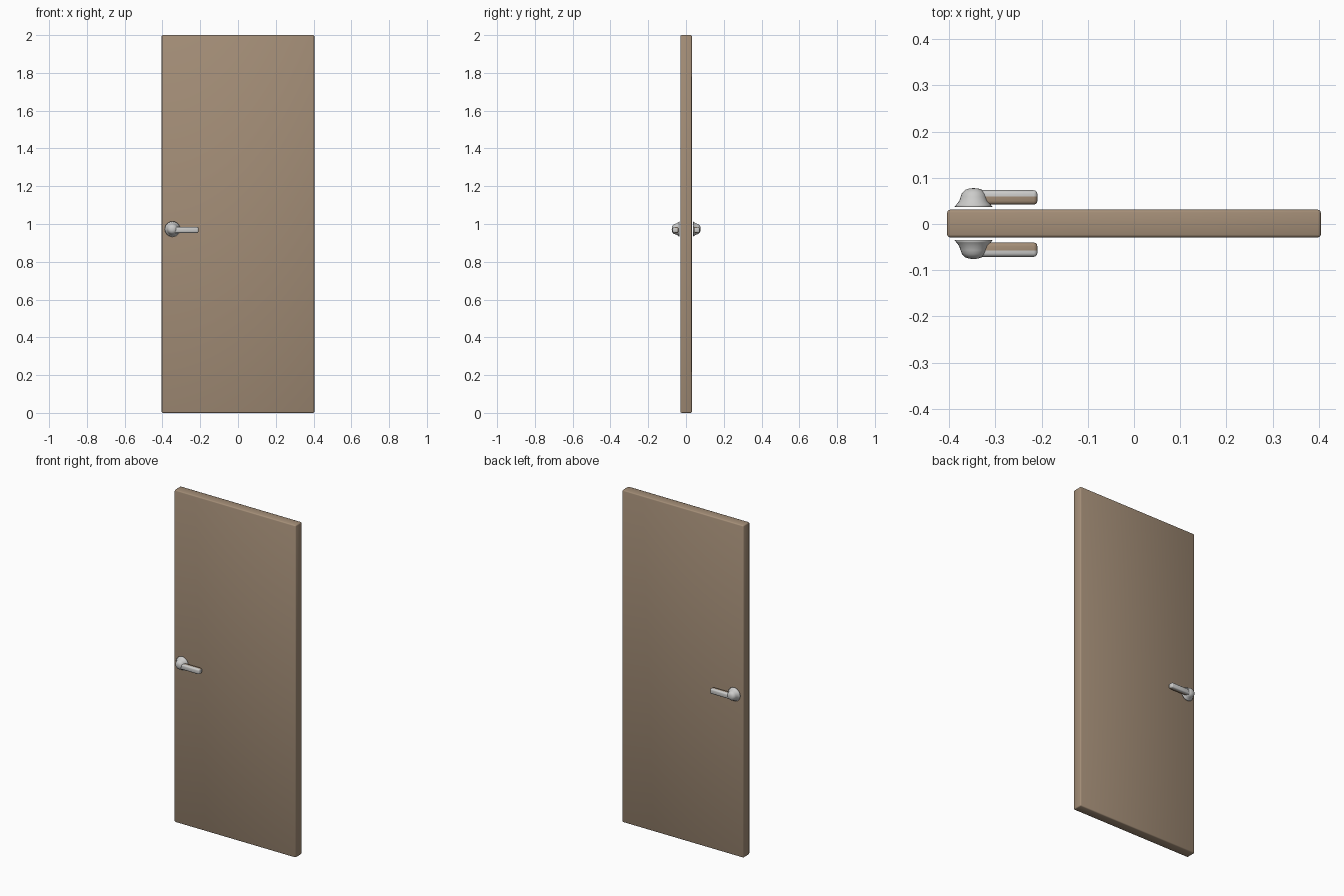
import bpy, bmesh, math
from mathutils import Vector

if "Cube" in bpy.data.objects:
    bpy.data.objects.remove(bpy.data.objects["Cube"])


def material(name, rgb):
    m = bpy.data.materials.new(name)
    m.diffuse_color = (*rgb, 1)
    m.use_nodes = True
    m.node_tree.nodes["Principled BSDF"].inputs["Base Color"].default_value = m.diffuse_color
    return m


wood = material("brown_wood", (0.37, 0.27, 0.185))
metal = material("grey_metal", (0.60, 0.60, 0.59))


def make(name, bm, mats):
    bmesh.ops.recalc_face_normals(bm, faces=bm.faces)
    for f in bm.faces:
        f.smooth = True
    me = bpy.data.meshes.new(name)
    bm.to_mesh(me)
    bm.free()
    for m in mats:
        me.materials.append(m)
    ob = bpy.data.objects.new(name, me)
    bpy.context.collection.objects.link(ob)
    return ob


def rounded_box(lo, hi, bevel, segs):
    bm = bmesh.new()
    bmesh.ops.create_cube(bm, size=1)
    lo, hi = Vector(lo), Vector(hi)
    for v in bm.verts:
        v.co = Vector(lo[i] + (v.co[i] + 0.5) * (hi[i] - lo[i]) for i in range(3))
    bmesh.ops.bevel(bm, geom=bm.edges[:], offset=bevel, segments=segs,
                    profile=0.5, affect='EDGES')
    return bm


# Door slab, softly shaded with small bevelled edges
make("door_slab", rounded_box((-0.404, -0.029, 0), (0.404, 0.031, 2), 0.006, 2), [wood])

# Flared bell of the handle: (radius, distance from the door centre)
BELL = [(0.0, 0.036), (0.041, 0.036), (0.037, 0.041), (0.031, 0.049),
        (0.028, 0.058), (0.025, 0.066), (0.018, 0.073), (0.009, 0.076), (0.0, 0.0765)]
CX, CZ, N = -0.347, 0.973, 24

for side, label in ((-1, "front"), (1, "back")):
    shift = 0.001

    # Bell mount, turned about the y axis
    bm = bmesh.new()
    pts = [bm.verts.new((CX + r, side * y + shift, CZ)) for r, y in BELL]
    edges = [bm.edges.new(p) for p in zip(pts, pts[1:])]
    bmesh.ops.spin(bm, geom=pts + edges, cent=(CX, 0, CZ), axis=(0, 1, 0),
                   angle=math.tau, steps=N)
    bmesh.ops.remove_doubles(bm, verts=bm.verts, dist=1e-5)
    make(label + "_handle_mount", bm, [metal])

    # Lever: metal outside, brown on the half nearest the door
    y0, y1 = sorted((side * 0.041 + shift, side * 0.072 + shift))
    bm = rounded_box((-0.345, y0, 0.953), (-0.209, y1, 0.984), 0.008, 3)
    mid = side * 0.058 + shift
    bmesh.ops.bisect_plane(bm, geom=bm.verts[:] + bm.edges[:] + bm.faces[:],
                           plane_co=(0, mid, 0), plane_no=(0, 1, 0))
    for f in bm.faces:
        inner = (f.calc_center_median().y - mid) * side < 0
        if inner and abs(f.normal.x) < 0.9:
            f.material_index = 1
    make(label + "_handle_lever", bm, [metal, wood])
